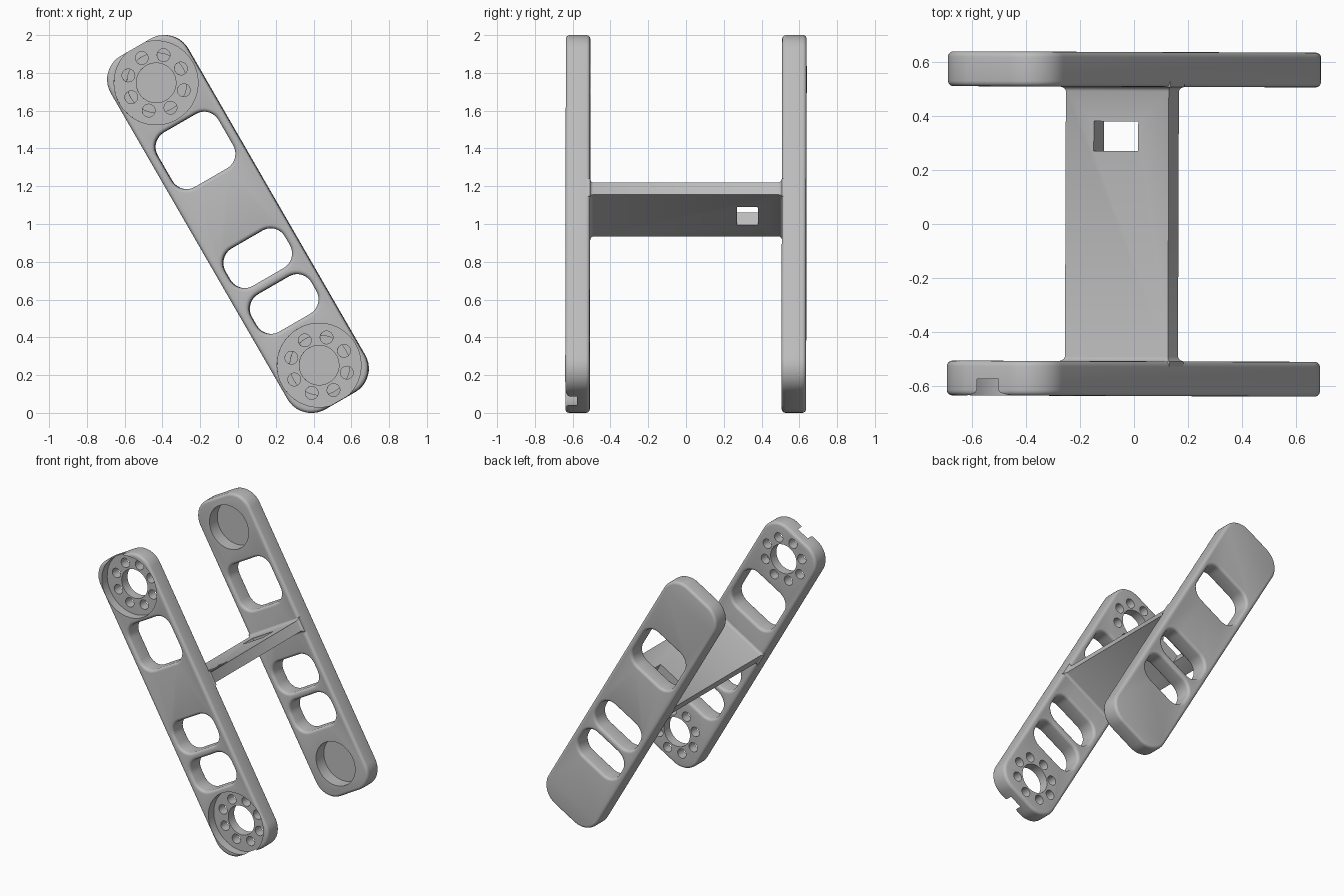
import bpy, bmesh, math
from mathutils import Matrix

if "Cube" in bpy.data.objects:
    bpy.data.objects.remove(bpy.data.objects["Cube"])

# Local frame: X across the bracket, Y along it, Z towards the front
FRAME = Matrix.Rotation(-0.0035, 4, 'Z') @ Matrix((
    (0.866, -0.5, 0, 0), (0, 0, -1, 0), (0.5, 0.866, 0, 1), (0, 0, 0, 1)))
HALF_W, HALF_L, CORNER = 0.235, 1.08, 0.144
INNER, OUTER, ROUND = 0.508, 0.637, 0.02
HUB = 0.863
WINDOWS = [(0.45, 0.188, 0.167), (-0.209, 0.184, 0.115), (-0.489, 0.184, 0.115)]

grey = bpy.data.materials.new("light_grey")
grey.diffuse_color = (0.5, 0.5, 0.5, 1)
grey.use_nodes = True
grey.node_tree.nodes["Principled BSDF"].inputs["Base Color"].default_value = grey.diffuse_color


def rounded_rect(cy, hw, hl, r, n=10):
    pts = []
    for k, (sx, sy) in enumerate([(1, 1), (-1, 1), (-1, -1), (1, -1)]):
        for i in range(n + 1):
            a = math.pi / 2 * (k + i / n)
            pts.append((sx * (hw - r) + r * math.cos(a), cy + sy * (hl - r) + r * math.sin(a)))
    return pts


def new_object(name, mesh):
    ob = bpy.data.objects.new(name, mesh)
    bpy.context.collection.objects.link(ob)
    return ob


def make_plate(name, zmid):
    # Filled outline with windows; the curve bevel rounds every rim
    cu = bpy.data.curves.new(name, 'CURVE')
    cu.dimensions, cu.fill_mode = '2D', 'BOTH'
    cu.bevel_depth, cu.bevel_resolution = ROUND, 3
    cu.extrude = (OUTER - INNER) / 2 - ROUND
    loops = [rounded_rect(0, HALF_W - ROUND, HALF_L - ROUND, CORNER - ROUND)]
    loops += [rounded_rect(c, w + ROUND, l + ROUND, 0.09 + ROUND) for c, w, l in WINDOWS]
    for pts in loops:
        sp = cu.splines.new('POLY')
        sp.points.add(len(pts) - 1)
        for p, (x, y) in zip(sp.points, pts):
            p.co = (x, y, 0, 1)
        sp.use_cyclic_u = True
    tmp = new_object(name + "_outline", cu)
    mesh = bpy.data.meshes.new_from_object(tmp.evaluated_get(bpy.context.evaluated_depsgraph_get()))
    bpy.data.objects.remove(tmp)
    bm = bmesh.new()
    bm.from_mesh(mesh)
    bmesh.ops.remove_doubles(bm, verts=bm.verts, dist=1e-5)
    bmesh.ops.recalc_face_normals(bm, faces=bm.faces)
    bmesh.ops.translate(bm, verts=bm.verts, vec=(0, 0, zmid))
    bm.to_mesh(mesh)
    bm.free()
    return new_object(name, mesh)


def add_cylinder(bm, x, y, r, z0, z1, n):
    bmesh.ops.create_cone(bm, cap_ends=True, segments=n, radius1=r, radius2=r, depth=z1 - z0,
                          matrix=Matrix.Translation((x, y, (z0 + z1) / 2)))


def cut(target, name, cylinders):
    bm = bmesh.new()
    for c in cylinders:
        add_cylinder(bm, *c)
    mesh = bpy.data.meshes.new(name)
    bm.to_mesh(mesh)
    bm.free()
    cutter = new_object(name, mesh)
    cutter.hide_render = True
    mod = target.modifiers.new(name, 'BOOLEAN')
    mod.operation, mod.solver, mod.object = 'DIFFERENCE', 'EXACT', cutter
    bpy.context.view_layer.objects.active = target
    bpy.ops.object.modifier_apply(modifier=mod.name)
    bpy.data.objects.remove(cutter)


def finish(ob):
    ob.data.transform(FRAME)
    ob.data.materials.clear()
    ob.data.materials.append(grey)
    for p in ob.data.polygons:
        p.material_index = 0
    bpy.ops.object.select_all(action='DESELECT')
    ob.select_set(True)
    bpy.context.view_layer.objects.active = ob
    bpy.ops.object.shade_smooth_by_angle(angle=math.radians(32))


mid = (INNER + OUTER) / 2

# Front plate: round recesses breaking out at the ends, then hub and screw holes
front = make_plate("front_plate", mid)
cut(front, "recess_cutter", [(0, s * HUB, 0.222, OUTER - 0.062, 0.8, 64) for s in (1, -1)])
holes = []
for s in (1, -1):
    holes.append((0, s * HUB, 0.105, 0.4, 0.8, 40))
    for k in range(8):
        a = k * math.pi / 4
        holes.append((0.152 * math.cos(a), s * HUB + 0.152 * math.sin(a), 0.034, 0.4, 0.8, 20))
cut(front, "hole_cutter", holes)
finish(front)

# Back plate: blind round pockets on the inner side
back = make_plate("back_plate", -mid)
cut(back, "pocket_cutter", [(0, s * HUB, 0.158, -INNER - 0.09, -0.4, 56) for s in (1, -1)])
finish(back)

# Cross panel: slab flaring into the plates, with a cable slot through it
bm = bmesh.new()
steps = [(INNER + 0.02, 0.015), (INNER, 0.015), (INNER - 0.003, 0.008),
         (INNER - 0.008, 0.003), (INNER - 0.016, 0)]
rings = []
for z, f in [(-z, f) for z, f in steps] + [(z, f) for z, f in reversed(steps)]:
    w, lo, hi = 0.22 + f, 0.052 - f, 0.127 + f
    rings.append([bm.verts.new((x, y, z)) for x, y in ((-w, lo), (w, lo), (w, hi), (-w, hi))])
for a, b in zip(rings, rings[1:]):
    for i in range(4):
        j = (i + 1) % 4
        bm.faces.new((a[i], a[j], b[j], b[i]))
bm.faces.new(rings[0][::-1])
bm.faces.new(rings[-1])
mesh = bpy.data.meshes.new("cross_panel")
bm.to_mesh(mesh)
bm.free()
panel = new_object("cross_panel", mesh)
bpy.ops.mesh.primitive_cube_add(size=1)
slot = bpy.context.object
slot.name = "slot_cutter"
slot.hide_render = True
slot.data.transform(Matrix.Translation((-0.005, 0.09, -0.325)) @ Matrix.Diagonal((0.19, 0.3, 0.11, 1)))
mod = panel.modifiers.new("slot", 'BOOLEAN')
mod.operation, mod.solver, mod.object = 'DIFFERENCE', 'EXACT', slot
bpy.context.view_layer.objects.active = panel
bpy.ops.object.modifier_apply(modifier=mod.name)
bpy.data.objects.remove(slot)
finish(panel)
